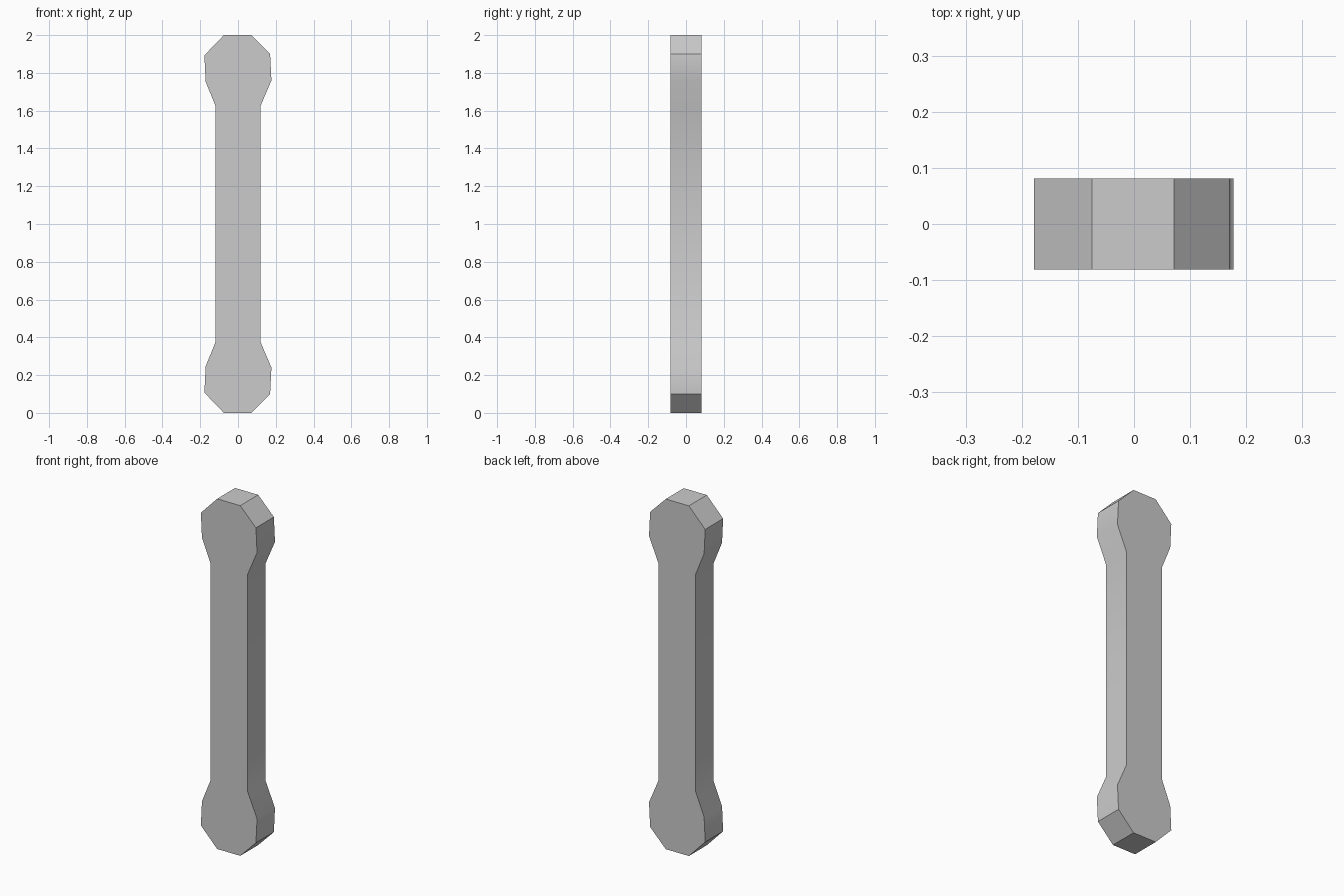
import bpy, bmesh, math

cube = bpy.data.objects.get("Cube")
if cube:
    bpy.data.objects.remove(cube, do_unlink=True)

# Plain grey material
grey = bpy.data.materials.new("grey")
grey.use_nodes = True
colour = (0.6, 0.6, 0.6, 1)
grey.diffuse_color = colour
grey.node_tree.nodes["Principled BSDF"].inputs["Base Color"].default_value = colour

# Upper half of the outline, from the right of the shaft over the knob to the left
HALF_DEPTH = 0.081
upper = [(0.118, 1.622), (0.177, 1.76), (0.17, 1.9), (0.071, 2),
         (-0.075, 2), (-0.178, 1.893), (-0.171, 1.753), (-0.118, 1.622)]
# The lower knob mirrors the upper one
outline = upper + [(x, 2 - z) for x, z in reversed(upper)]

# Solid bar: outline face extruded from front to back
bm = bmesh.new()
front = bm.faces.new([bm.verts.new((x, -HALF_DEPTH, z)) for x, z in outline])
back = bmesh.ops.extrude_face_region(bm, geom=[front], use_keep_orig=True)
for v in back["geom"]:
    if isinstance(v, bmesh.types.BMVert):
        v.co.y = HALF_DEPTH
bmesh.ops.recalc_face_normals(bm, faces=bm.faces)

mesh = bpy.data.meshes.new("knobbed_bar")
bm.to_mesh(mesh)
bm.free()
mesh.materials.append(grey)
bar = bpy.data.objects.new("knobbed_bar", mesh)
bpy.context.collection.objects.link(bar)

# Soften the gentle bends of the sides, keep the other edges sharp
bpy.ops.object.select_all(action="DESELECT")
bar.select_set(True)
bpy.context.view_layer.objects.active = bar
bpy.ops.object.shade_smooth_by_angle(angle=math.radians(30))
